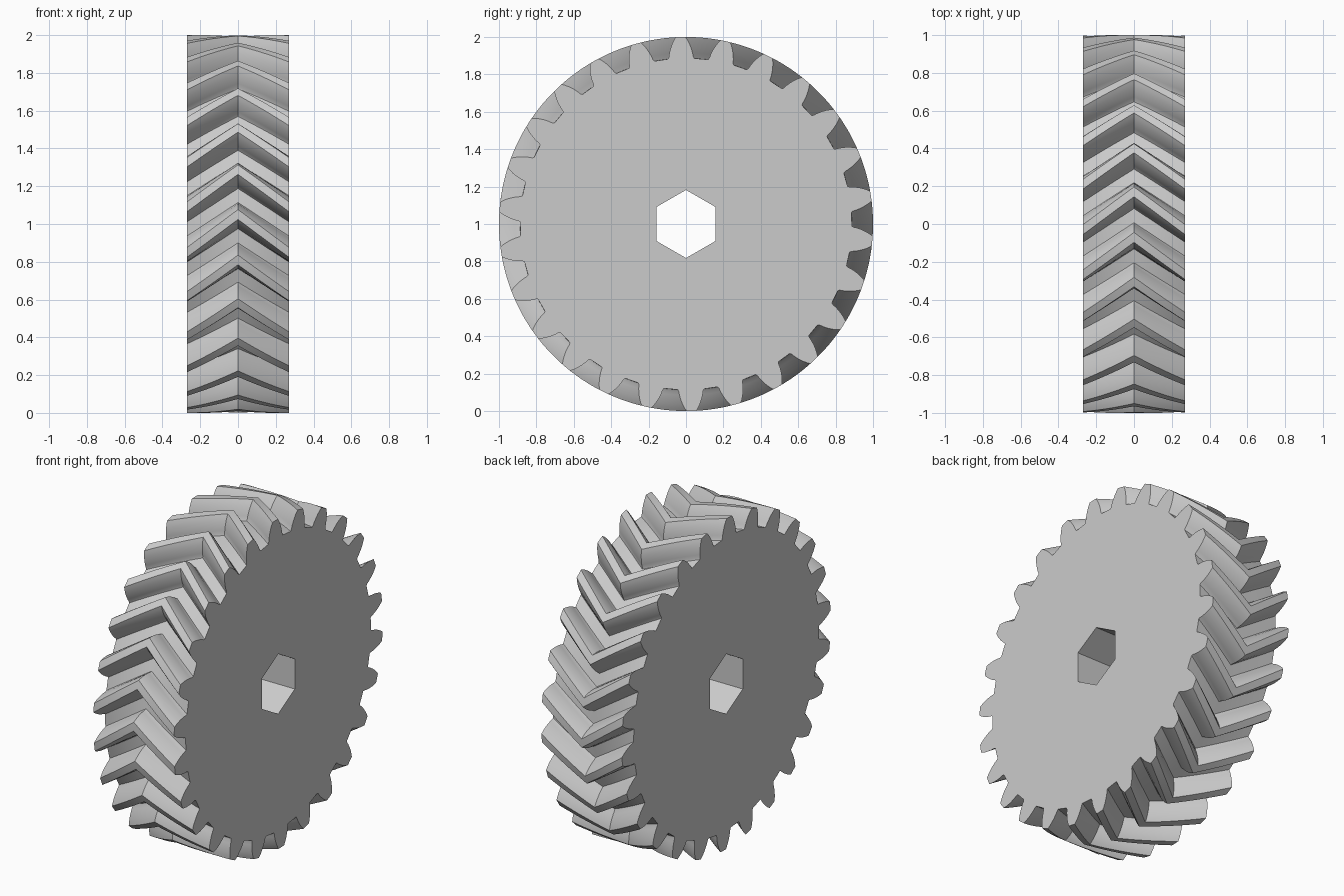
import bpy, bmesh
from math import radians, sin, cos, pi

cube = bpy.data.objects.get("Cube")
if cube:
    bpy.data.objects.remove(cube, do_unlink=True)

TEETH = 26
HALF_WIDTH = 0.27
TWIST = radians(11.5)          # turn of the teeth from rim face to middle
GAP_ANGLE = radians(1.7)       # centre of the first gap on the rim faces
STEPS = 8                      # slices per half
BORE = 0.182
PITCH = 2 * pi / TEETH

# Half tooth, root to tip: radius and half angle in degrees
FLANK = [(0.887, 4.5), (0.897, 4.15), (0.915, 3.9), (0.94, 3.4),
         (0.965, 2.75), (0.985, 2.1), (1.0, 1.5)]


def tooth_profile():
    """Polar outline of the whole gear."""
    outline = []
    for i in range(TEETH):
        mid = GAP_ANGLE + (i + 0.5) * PITCH
        outline += [(r, mid - radians(a)) for r, a in FLANK]
        outline.append((1.0, mid))
        outline += [(r, mid + radians(a)) for r, a in reversed(FLANK)]
    return outline


def add_ring(bm, outline, x, turn=0.0):
    return [bm.verts.new((x, r * cos(a + turn), 1 + r * sin(a + turn)))
            for r, a in outline]


def skin(bm, ring_a, ring_b, flip=False):
    n = len(ring_a)
    for i in range(n):
        j = (i + 1) % n
        quad = [ring_a[i], ring_a[j], ring_b[j], ring_b[i]]
        bm.faces.new(quad[::-1] if flip else quad)


def loop_edges(bm, ring):
    return [bm.edges.get((ring[i - 1], ring[i])) for i in range(len(ring))]


bm = bmesh.new()

# Herringbone teeth
profile = tooth_profile()
rings = []
for s in range(-STEPS, STEPS + 1):
    t = s / STEPS
    rings.append(add_ring(bm, profile, t * HALF_WIDTH, -TWIST * (1 - abs(t))))
for a, b in zip(rings, rings[1:]):
    skin(bm, a, b)

# Hexagonal bore
hexagon = [(BORE, pi / 6 + k * pi / 3) for k in range(6)]
bore = [add_ring(bm, hexagon, x) for x in (-HALF_WIDTH, HALF_WIDTH)]
skin(bm, bore[0], bore[1], flip=True)

# Flat side faces around the bore
for rim, hole, side in ((rings[0], bore[0], -1), (rings[-1], bore[1], 1)):
    bmesh.ops.triangle_fill(bm, use_beauty=True, normal=(side, 0, 0),
                            edges=loop_edges(bm, rim) + loop_edges(bm, hole))
bmesh.ops.recalc_face_normals(bm, faces=bm.faces[:])

mesh = bpy.data.meshes.new("herringbone_gear")
bm.to_mesh(mesh)
bm.free()
gear = bpy.data.objects.new("herringbone_gear", mesh)
bpy.context.collection.objects.link(gear)

# Plain grey
grey = bpy.data.materials.new("plain_grey")
grey.use_nodes = True
colour = (0.6, 0.6, 0.6, 1)
grey.diffuse_color = colour
grey.node_tree.nodes["Principled BSDF"].inputs["Base Color"].default_value = colour
mesh.materials.append(grey)

bpy.context.view_layer.objects.active = gear
gear.select_set(True)
bpy.ops.object.shade_smooth_by_angle(angle=radians(25))
